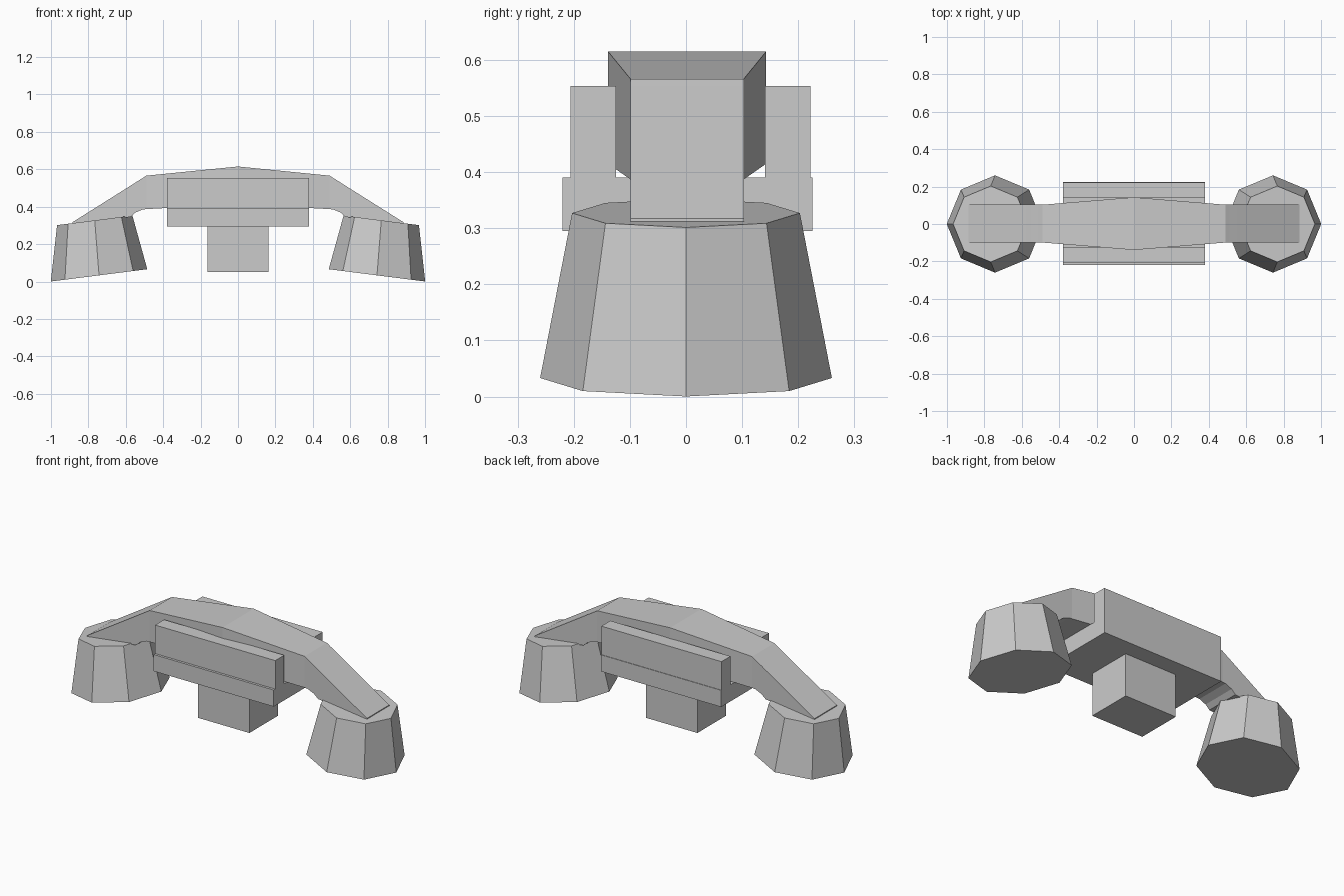
import bpy, bmesh
from math import atan2, cos, sin, pi
from mathutils import Vector

if "Cube" in bpy.data.objects:
    bpy.data.objects.remove(bpy.data.objects["Cube"])


def add_object(name, bm):
    bmesh.ops.recalc_face_normals(bm, faces=bm.faces)
    mesh = bpy.data.meshes.new(name)
    bm.to_mesh(mesh)
    bm.free()
    obj = bpy.data.objects.new(name, mesh)
    bpy.context.collection.objects.link(obj)


def loft(name, rings):
    """Skin a list of equal-length closed rings and cap both ends."""
    bm = bmesh.new()
    loops = [[bm.verts.new(p) for p in ring] for ring in rings]
    n = len(loops[0])
    for a, b in zip(loops, loops[1:]):
        for i in range(n):
            j = (i + 1) % n
            bm.faces.new((a[i], a[j], b[j], b[i]))
    bm.faces.new(loops[0])
    bm.faces.new(loops[-1])
    add_object(name, bm)


def box(name, x, y0, y1, z0, z1):
    loft(name, [[(-x, y0, z), (x, y0, z), (x, y1, z), (-x, y1, z)] for z in (z0, z1)])


# Arched handle: x, top z, bottom z, half width
half = [(0, 0.615, 0.415, 0.141), (0.49, 0.566, 0.387, 0.101),
        (0.51, 0.553, 0.385, 0.101), (0.55, 0.528, 0.368, 0.101),
        (0.575, 0.512, 0.345, 0.101), (0.885, 0.317, 0.308, 0.101)]
sections = [(-x, t, b, w) for x, t, b, w in reversed(half[1:])] + half
loft("handle", [[(x, 0.002 - w, b), (x, 0.002 + w, b), (x, 0.002 + w, t), (x, 0.002 - w, t)]
                for x, t, b, w in sections])

# Tilted eight-sided ear and mouth cups
tilt = atan2(0.065, 0.51)
for side, name in ((-1, "left_cup"), (1, "right_cup")):
    rings = []
    for cx, cz, r in ((0.743, 0.033, 0.26), (0.766, 0.327, 0.203)):
        rings.append([Vector((side * (cx + r * cos(a) * cos(tilt)), r * sin(a),
                              cz - r * cos(a) * sin(tilt)))
                      for a in (k * pi / 4 for k in range(8))])
    loft(name, rings)

# Cradle: base, two side walls and the stem below
box("cradle_base", 0.38, -0.22, 0.225, 0.295, 0.39)
box("cradle_front_wall", 0.38, -0.206, -0.125, 0.385, 0.553)
box("cradle_back_wall", 0.38, 0.141, 0.222, 0.385, 0.553)
box("stem", 0.163, -0.13, 0.13, 0.052, 0.30)
